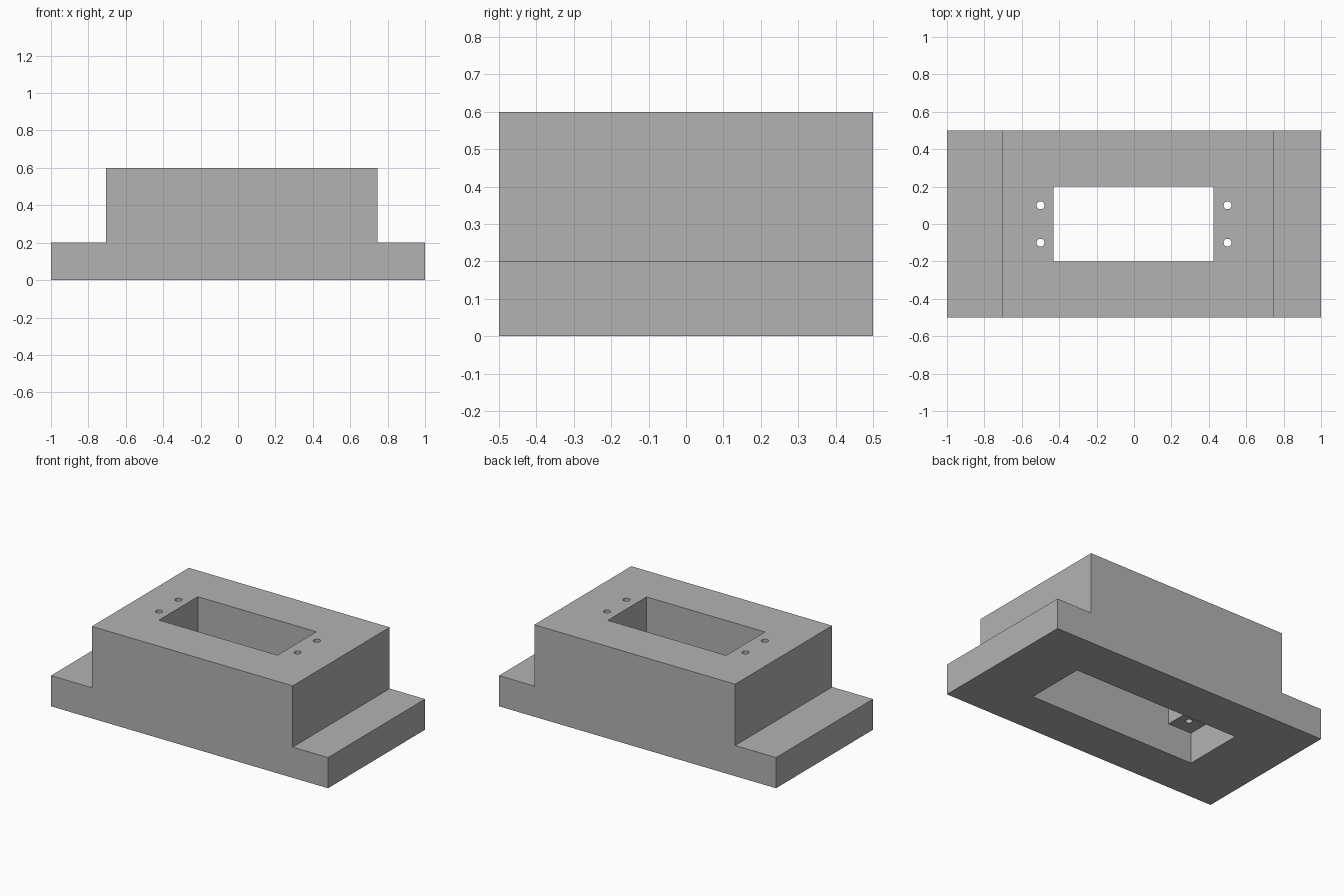
import bpy
import bmesh

default_cube = bpy.data.objects.get("Cube")
if default_cube:
    bpy.data.objects.remove(default_cube, do_unlink=True)

# Single grey material
grey = bpy.data.materials.new("plain grey")
grey.use_nodes = True
colour = (0.45, 0.45, 0.45, 1)
grey.diffuse_color = colour
grey.node_tree.nodes["Principled BSDF"].inputs["Base Color"].default_value = colour

LENGTH_HALF, DEPTH_HALF = 1.0, 0.5
FLANGE_Z, TOP_Z = 0.2, 0.6


def stepped_profile(wide, narrow, bottom, step, top):
    """Outline of a wide lower step with a narrower block above it."""
    (w0, w1), (n0, n1) = wide, narrow
    return [(w0, bottom), (w1, bottom), (w1, step), (n1, step),
            (n1, top), (n0, top), (n0, step), (w0, step)]


def extrude_profile(name, outline, half_depth):
    """Extrude an x-z outline symmetrically along y."""
    bm = bmesh.new()
    face = bm.faces.new([bm.verts.new((x, -half_depth, z)) for x, z in outline])
    side = bmesh.ops.extrude_face_region(bm, geom=[face])["geom"]
    verts = [g for g in side if isinstance(g, bmesh.types.BMVert)]
    bmesh.ops.translate(bm, verts=verts, vec=(0, 2 * half_depth, 0))
    bmesh.ops.recalc_face_normals(bm, faces=bm.faces)
    mesh = bpy.data.meshes.new(name)
    bm.to_mesh(mesh)
    bm.free()
    mesh.materials.append(grey)
    obj = bpy.data.objects.new(name, mesh)
    bpy.context.collection.objects.link(obj)
    return obj


def cut(target, cutter):
    """Subtract the cutter from the target, then discard it."""
    cutter.hide_render = True
    mod = target.modifiers.new("cut", 'BOOLEAN')
    mod.operation = 'DIFFERENCE'
    mod.solver = 'EXACT'
    mod.object = cutter
    bpy.context.view_layer.objects.active = target
    bpy.ops.object.modifier_apply(modifier=mod.name)
    bpy.data.objects.remove(cutter, do_unlink=True)


# Raised block with a flange at each end
body = extrude_profile("mounting_block", stepped_profile(
    (-LENGTH_HALF, LENGTH_HALF), (-0.705, 0.745), 0, FLANGE_Z, TOP_Z), DEPTH_HALF)

# Through slot that widens into a pocket underneath
cut(body, extrude_profile("slot_cutter", stepped_profile(
    (-0.6, 0.6), (-0.43, 0.425), -0.1, FLANGE_Z, TOP_Z + 0.1), 0.2))

# Screw holes through the ledges at each end of the slot
for x in (-0.5, 0.5):
    for y in (-0.1, 0.1):
        bpy.ops.mesh.primitive_cylinder_add(
            vertices=32, radius=0.021, depth=0.6, location=(x, y, 0.4))
        hole = bpy.context.object
        hole.name = "screw_hole_cutter"
        hole.data.materials.append(grey)
        cut(body, hole)

# Smooth hole walls, crisp block edges
bpy.ops.object.select_all(action='DESELECT')
body.select_set(True)
bpy.context.view_layer.objects.active = body
bpy.ops.object.shade_smooth_by_angle()
